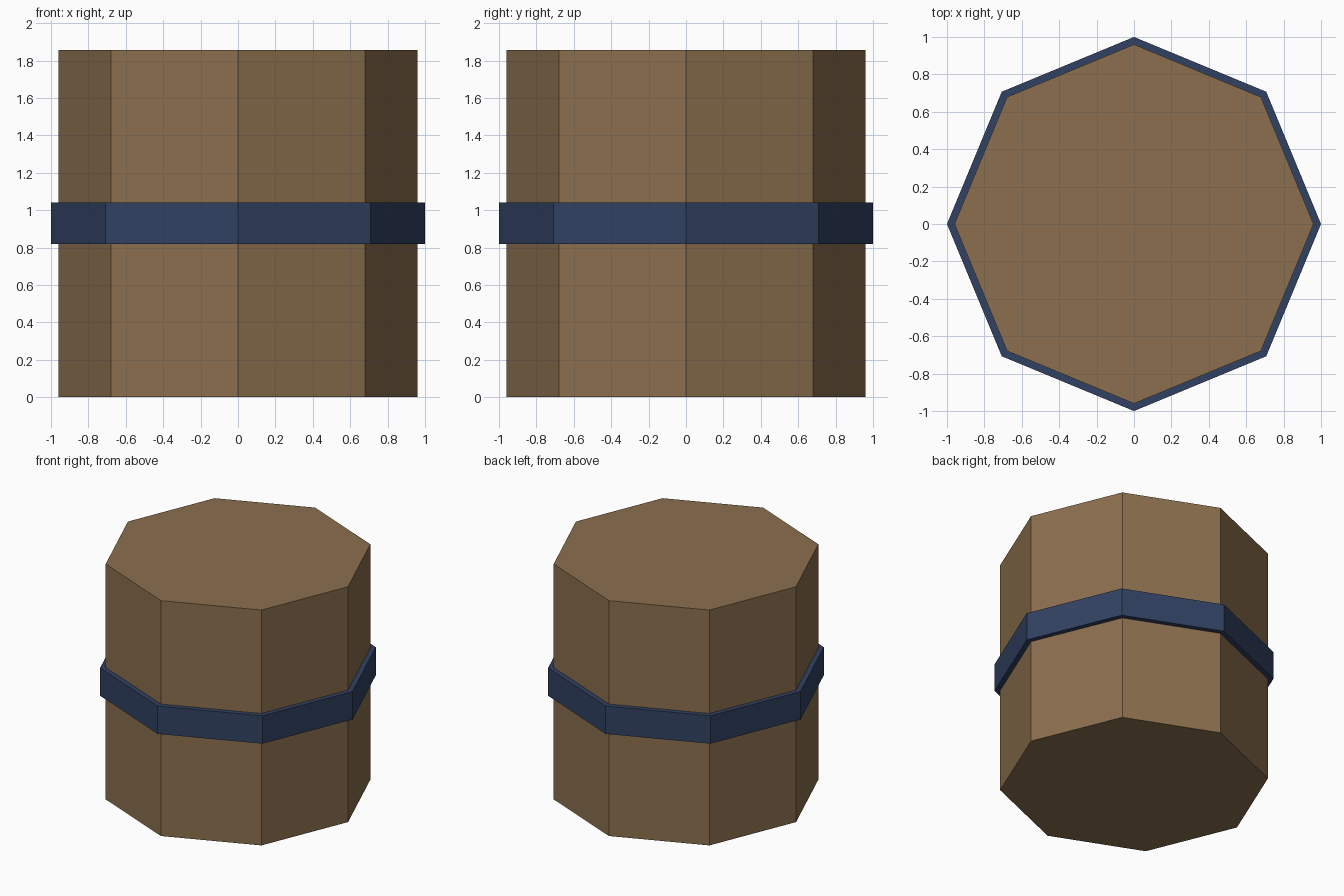
import bpy

if "Cube" in bpy.data.objects:
    bpy.data.objects.remove(bpy.data.objects["Cube"])


def material(name, rgb):
    m = bpy.data.materials.new(name)
    m.diffuse_color = (*rgb, 1.0)
    m.use_nodes = True
    m.node_tree.nodes["Principled BSDF"].inputs["Base Color"].default_value = m.diffuse_color
    return m


def octagon(name, radius, z0, z1, mat):
    """Flat-shaded eight-sided prism with corners on the x and y axes."""
    bpy.ops.mesh.primitive_cylinder_add(
        vertices=8, radius=radius, depth=z1 - z0, location=(0, 0, (z0 + z1) / 2))
    ob = bpy.context.object
    ob.name = name
    ob.data.materials.append(mat)
    return ob


wood = material("brown wood", (0.258, 0.159, 0.076))
blue = material("dark blue band", (0.031, 0.053, 0.122))

# Barrel body
octagon("barrel_body", 0.96, 0.0, 1.855, wood)

# Hoop wrapped around the middle
octagon("middle_band", 1.0, 0.82, 1.04, blue)
